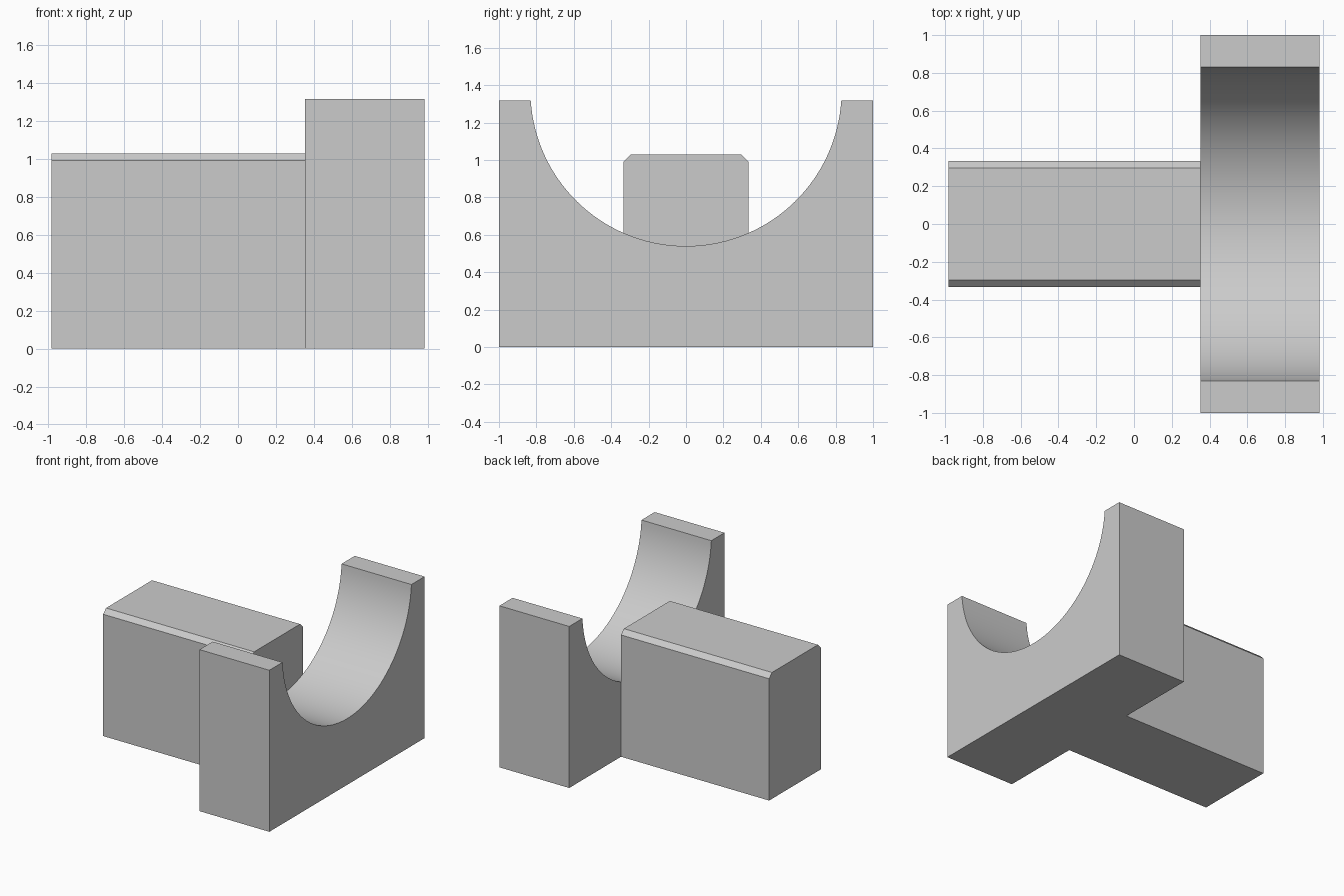
import bpy, bmesh, math

if "Cube" in bpy.data.objects:
    bpy.data.objects.remove(bpy.data.objects["Cube"])

X0, X1, X2 = -0.983, 0.353, 0.983     # tongue end, joint, cradle end
W, H = 1.0, 1.317                     # cradle half width and height
R, CZ = 0.832, 1.372                  # groove radius and axis height
TW, TH, CH = 0.333, 1.03, 0.037       # tongue half width, height, chamfer

grey = bpy.data.materials.new("light grey")
grey.diffuse_color = (0.6, 0.6, 0.6, 1)
grey.use_nodes = True
grey.node_tree.nodes["Principled BSDF"].inputs["Base Color"].default_value = grey.diffuse_color


def arc(a, b, n):
    """Groove points (y, z) from angle a to b, measured from straight down."""
    return [(R * math.sin(a + (b - a) * i / n), CZ - R * math.cos(a + (b - a) * i / n))
            for i in range(n + 1)]


def prism(name, outline, xa, xb, caps_a, caps_b, skip=()):
    """Sweep an outline along x; caps are lists of (y, z) polygons."""
    bm = bmesh.new()
    n = len(outline)
    for i in range(n):
        if i in skip:
            continue
        p, q = outline[i], outline[(i + 1) % n]
        bm.faces.new([bm.verts.new((x, *c)) for x, c in
                      ((xa, p), (xa, q), (xb, q), (xb, p))])
    for x, caps in ((xa, caps_a), (xb, caps_b)):
        for cap in caps:
            bm.faces.new([bm.verts.new((x, *c)) for c in cap])
    bmesh.ops.remove_doubles(bm, verts=bm.verts, dist=1e-5)
    bmesh.ops.recalc_face_normals(bm, faces=bm.faces)
    mesh = bpy.data.meshes.new(name)
    bm.to_mesh(mesh)
    bm.free()
    mesh.materials.append(grey)
    ob = bpy.data.objects.new(name, mesh)
    bpy.context.collection.objects.link(ob)
    bpy.ops.object.select_all(action='DESELECT')
    ob.select_set(True)
    bpy.context.view_layer.objects.active = ob
    bpy.ops.object.shade_smooth_by_angle(angle=math.radians(25))
    return ob


# Groove split where the tongue meets it
rim = math.acos((CZ - H) / R)
mid = math.asin(TW / R)
left, centre, right = arc(-rim, -mid, 24), arc(-mid, mid, 16), arc(mid, rim, 24)

# Cradle block with round groove; its inner side is open where the tongue joins
left_cheek = [(-TW, 0), (-W, 0), (-W, H)] + left
right_cheek = right + [(W, H), (W, 0), (TW, 0)]
outline = left_cheek + centre[1:-1] + right_cheek
prism("cradle", outline, X1, X2, [left_cheek, right_cheek], [outline])

# Tongue with chamfered top edges; its inner end shows only above the groove
top = [(TW, TH - CH), (TW - CH, TH), (-TW + CH, TH), (-TW, TH - CH)]
z = centre[0][1]
section = [(-TW, 0), (TW, 0), (TW, z)] + top + [(-TW, z)]
prism("tongue", section, X0, X1, [section], [centre + top])
